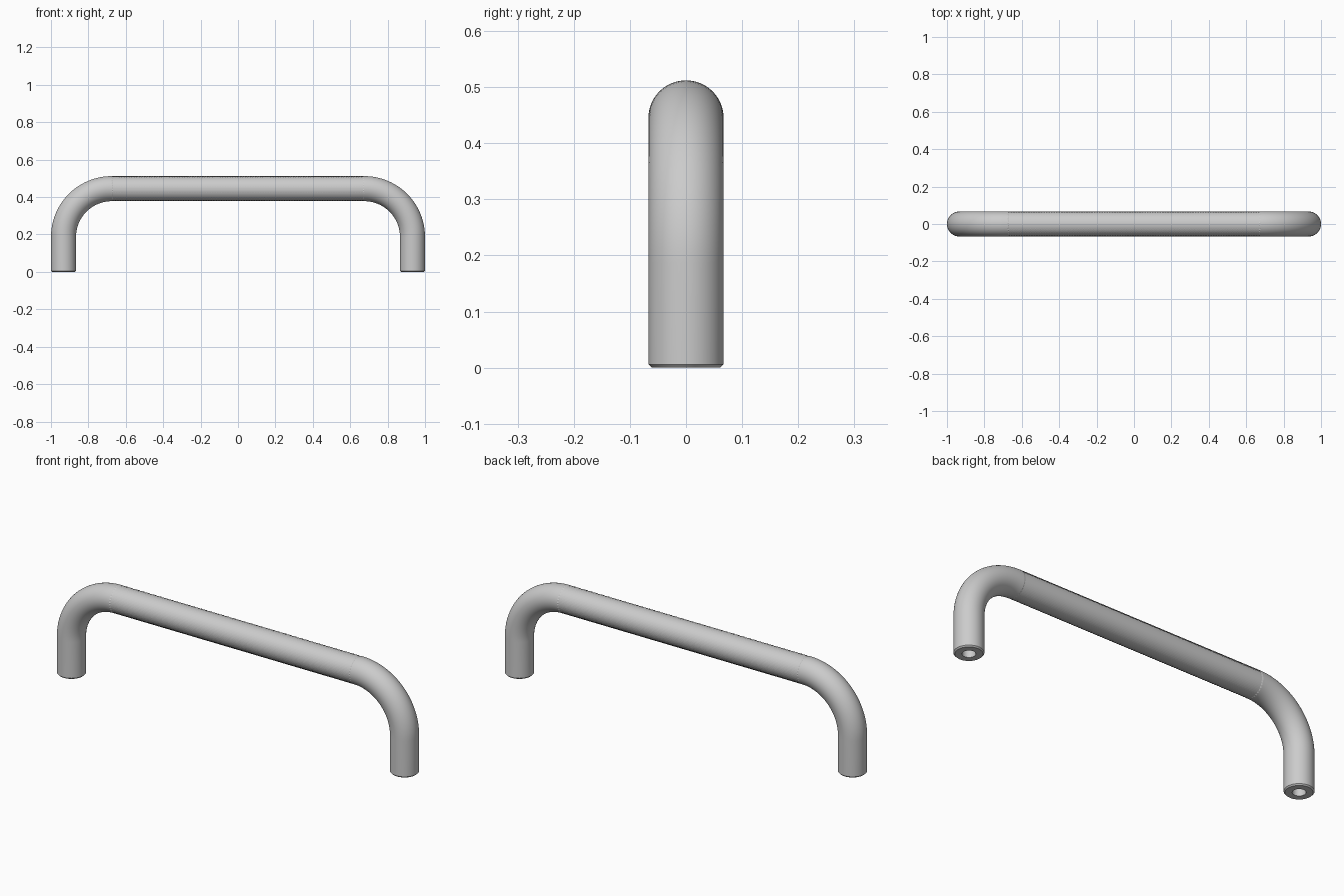
import bpy, bmesh, math
from mathutils import Vector

if "Cube" in bpy.data.objects:
    bpy.data.objects.remove(bpy.data.objects["Cube"])

R = 0.067            # bar radius
LEG_X = 0.933        # leg centre line
GRIP_X = 0.675       # half length of the knurled grip
TOP = 0.445          # grip centre line height
BEND = LEG_X - GRIP_X
HOLE_R, HOLE_D = 0.030, 0.16


def skin(name, rings, cap_start=False):
    """Join consecutive rings of points into a tube mesh."""
    bm = bmesh.new()
    loops = [[bm.verts.new(p) for p in ring] for ring in rings]
    n = len(loops[0])
    for a, b in zip(loops, loops[1:]):
        for i in range(n):
            j = (i + 1) % n
            bm.faces.new((a[i], a[j], b[j], b[i]))
    if cap_start:
        bm.faces.new(loops[0][::-1])
    me = bpy.data.meshes.new(name)
    bm.to_mesh(me)
    bm.free()
    ob = bpy.data.objects.new(name, me)
    bpy.context.collection.objects.link(ob)
    return ob


def ring(centre, side, radius, n=64):
    """Circle spanned by the y axis and the in-plane side direction."""
    y = Vector((0, 1, 0))
    return [centre + radius * (math.cos(t) * side + math.sin(t) * y)
            for t in (2 * math.pi * i / n for i in range(n))]


def make_leg(name, s):
    # Screw hole, end face, chamfer and straight shank
    x = Vector((s, 0, 0))
    rings = [ring(Vector((s * LEG_X, 0, z)), x, r) for z, r in
             ((HOLE_D, HOLE_R), (0, HOLE_R), (0, R - 0.006), (0.006, R))]
    # Quarter bend into the grip
    for k in range(25):
        a = math.pi / 2 * k / 24
        side = Vector((s * math.cos(a), 0, math.sin(a)))
        centre = Vector((s * GRIP_X, 0, TOP - BEND)) + BEND * side
        rings.append(ring(centre, side, R))
    ob = skin(name, rings, True)
    bm = bmesh.new()
    bm.from_mesh(ob.data)
    if s < 0:
        bmesh.ops.reverse_faces(bm, faces=bm.faces)
    bm.to_mesh(ob.data)
    bm.free()
    bpy.context.view_layer.objects.active = ob
    ob.select_set(True)
    bpy.ops.object.shade_smooth_by_angle(angle=math.radians(30))
    ob.select_set(False)
    return ob


legs = [make_leg("right_leg", 1), make_leg("left_leg", -1)]

# Knurled grip: staggered peaks and valleys form small diamonds
N, M = 64, 200
rings = []
for k in range(M + 1):
    pts = []
    for i in range(N):
        valley = (i + k) % 2 and 0 < k < M
        r = R - (0.0025 if valley else 0)
        t = 2 * math.pi * i / N
        pts.append(Vector((GRIP_X * (2 * k / M - 1),
                           r * math.cos(t), TOP + r * math.sin(t))))
    rings.append(pts)
grip = skin("knurled_grip", rings)

# Consistent outward normals
for ob in legs + [grip]:
    bm = bmesh.new()
    bm.from_mesh(ob.data)
    if ob is grip:
        f = bm.faces[:][0]
        f.normal_update()
        c = f.calc_center_median()
        if f.normal.dot(c - Vector((c.x, 0, TOP))) < 0:
            bmesh.ops.reverse_faces(bm, faces=bm.faces)
    else:
        # The end face ring must look straight down
        bm.normal_update()
        low = min(bm.faces, key=lambda q: q.calc_center_median().z)
        if low.normal.z > 0:
            bmesh.ops.reverse_faces(bm, faces=bm.faces)
    bm.to_mesh(ob.data)
    bm.free()
